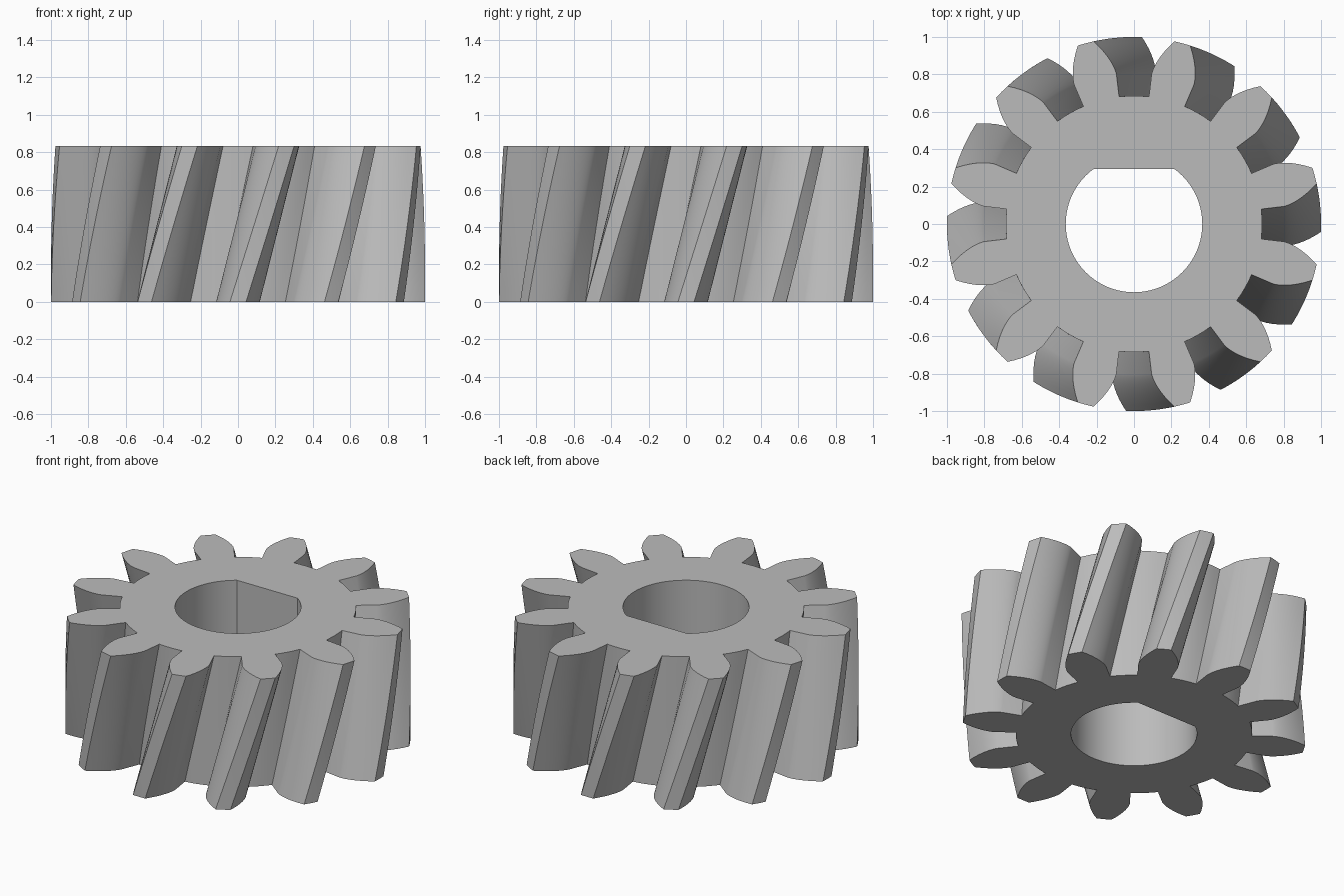
import bpy, bmesh, math

if "Cube" in bpy.data.objects:
    bpy.data.objects.remove(bpy.data.objects["Cube"])

TEETH, HEIGHT, LAYERS = 12, 0.833, 10
R_TIP, R_ROOT, R_BASE = 1.0, 0.685, 0.805
HALF_BASE = math.radians(8.3)      # half tooth angle at the base circle
TWIST = math.radians(15)           # helix twist from bottom to top
R_BORE, FLAT_Y = 0.365, 0.295


def half_angle(r):
    """Half tooth thickness (radians) along an involute flank."""
    a = math.acos(min(1, R_BASE / r))
    return HALF_BASE - (math.tan(a) - a)


def gear_profile():
    flank = [(R_ROOT, HALF_BASE)]
    for i in range(9):
        r = R_BASE + (R_TIP - R_BASE) * (i / 8) ** 1.3
        flank.append((r, half_angle(r)))
    tip = flank[-1][1]
    pts = []
    for k in range(TEETH):
        c = 2 * math.pi * k / TEETH
        pts += [(r, c - h) for r, h in flank]
        pts.append((R_TIP, c))
        pts += [(r, c + h) for r, h in reversed(flank)]
        gap = 2 * math.pi / TEETH - 2 * HALF_BASE
        pts += [(R_ROOT, c + HALF_BASE + gap * j / 4) for j in (1, 2, 3)]
    return pts


def bore_profile():
    a = math.asin(FLAT_Y / R_BORE)
    start, sweep, n = math.pi - a, math.pi + 2 * a, 64
    return [(R_BORE, start + sweep * i / n) for i in range(n + 1)]


def wall(bm, profile, layers, twist):
    """Stack twisted copies of a polar profile and skin them."""
    rings = []
    for j in range(layers + 1):
        t = j / layers
        rings.append([bm.verts.new((r * math.cos(a + twist * t),
                                    r * math.sin(a + twist * t), HEIGHT * t))
                      for r, a in profile])
    for lo, hi in zip(rings, rings[1:]):
        for i in range(len(lo)):
            k = (i + 1) % len(lo)
            bm.faces.new((lo[i], lo[k], hi[k], hi[i]))
    return rings[0], rings[-1]


# Twisted teeth and straight D-shaped bore
bm = bmesh.new()
outer = wall(bm, gear_profile(), LAYERS, TWIST)
inner = wall(bm, bore_profile(), 1, 0)

# End faces, filled between the teeth outline and the bore
for ring_out, ring_in in zip(outer, inner):
    edges = [bm.edges.get((ring[i - 1], ring[i]))
             for ring in (ring_out, ring_in) for i in range(len(ring))]
    bmesh.ops.triangle_fill(bm, edges=edges, use_beauty=True)
bmesh.ops.recalc_face_normals(bm, faces=bm.faces)

mesh = bpy.data.meshes.new("helical_gear")
bm.to_mesh(mesh)
bm.free()
gear = bpy.data.objects.new("helical_gear", mesh)
bpy.context.collection.objects.link(gear)

# Plain grey metal
grey = bpy.data.materials.new("grey_metal")
grey.diffuse_color = (0.5, 0.5, 0.5, 1)
grey.use_nodes = True
grey.node_tree.nodes["Principled BSDF"].inputs["Base Color"].default_value = grey.diffuse_color
mesh.materials.append(grey)

bpy.context.view_layer.objects.active = gear
gear.select_set(True)
bpy.ops.object.shade_smooth_by_angle(angle=math.radians(25))
